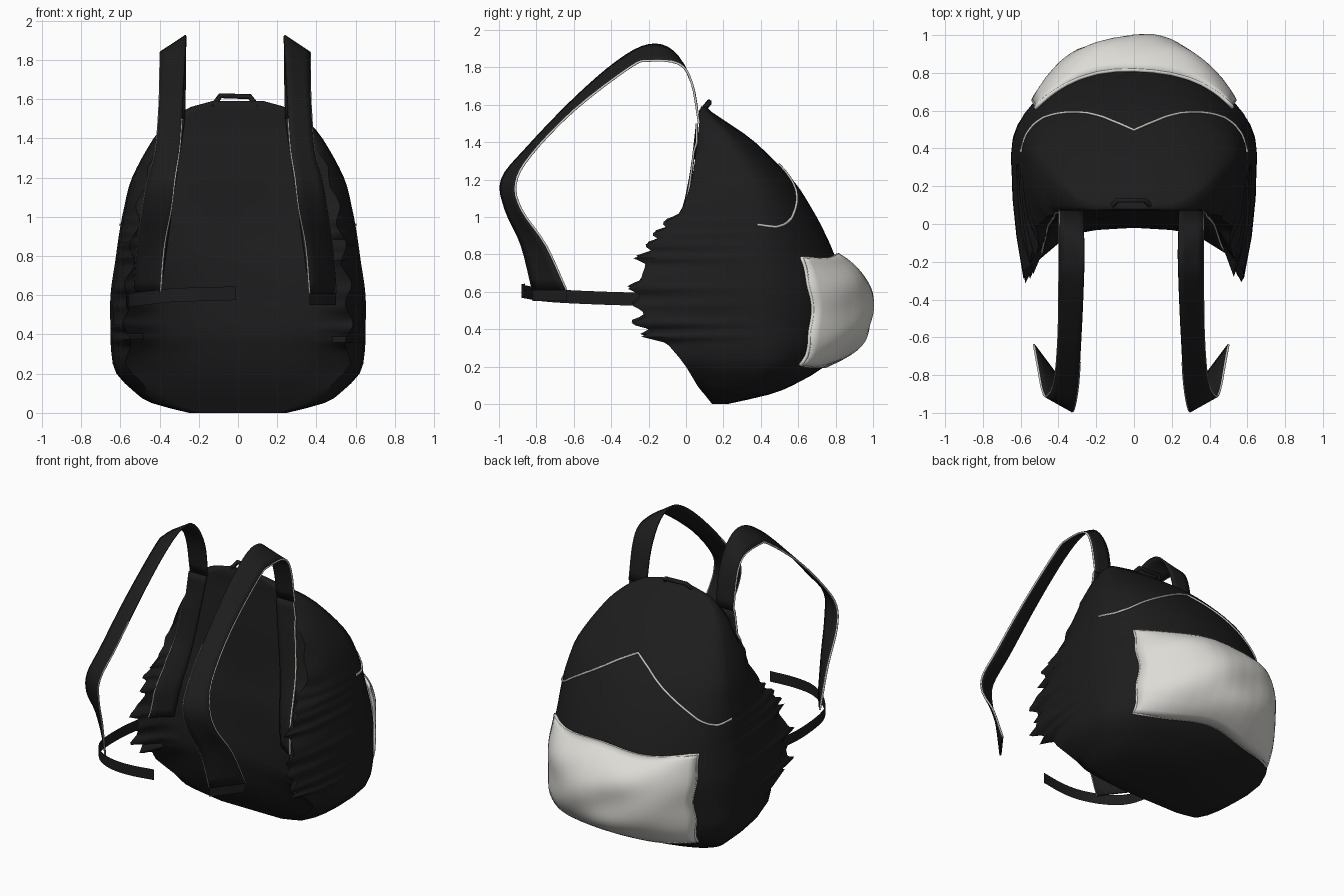
import bpy, bmesh, math
from mathutils import Vector
from mathutils.bvhtree import BVHTree

if "Cube" in bpy.data.objects:
    bpy.data.objects.remove(bpy.data.objects["Cube"])


def material(name, rgb):
    m = bpy.data.materials.new(name)
    m.diffuse_color = (*rgb, 1)
    m.use_nodes = True
    m.node_tree.nodes["Principled BSDF"].inputs["Base Color"].default_value = m.diffuse_color
    return m


BLACK = material("black_fabric", (0.012, 0.012, 0.012))
WHITE = material("off_white_fabric", (0.72, 0.71, 0.67))
PIPING = material("light_grey_piping", (0.6, 0.59, 0.56))


def mesh_object(name, verts, faces, mat, angle=50, thickness=0):
    me = bpy.data.meshes.new(name)
    me.from_pydata([tuple(v) for v in verts], [], faces)
    bm = bmesh.new()
    bm.from_mesh(me)
    bmesh.ops.recalc_face_normals(bm, faces=bm.faces)
    bm.to_mesh(me)
    bm.free()
    me.materials.append(mat)
    ob = bpy.data.objects.new(name, me)
    bpy.context.collection.objects.link(ob)
    if thickness:
        mod = ob.modifiers.new("thickness", 'SOLIDIFY')
        mod.thickness = thickness
        mod.offset = 0
    bpy.ops.object.select_all(action='DESELECT')
    ob.select_set(True)
    bpy.context.view_layer.objects.active = ob
    bpy.ops.object.shade_smooth_by_angle(angle=math.radians(angle))
    return ob


def grid_faces(rows, cols, wrap=False):
    return [(r * cols + c, r * cols + (c + 1) % cols,
             (r + 1) * cols + (c + 1) % cols, (r + 1) * cols + c)
            for r in range(rows - 1) for c in range(cols if wrap else cols - 1)]


def ribbon(name, edge_a, edge_b, mat, thickness=0, cols=5):
    verts = [Vector(a).lerp(Vector(b), k / (cols - 1))
             for a, b in zip(edge_a, edge_b) for k in range(cols)]
    return mesh_object(name, verts, grid_faces(len(edge_a), cols), mat, 50, thickness)


def tube(name, points, radius, mat, closed=False):
    cu = bpy.data.curves.new(name, 'CURVE')
    cu.dimensions = '3D'
    cu.bevel_depth = radius
    cu.bevel_resolution = 1
    cu.use_fill_caps = True
    sp = cu.splines.new('POLY')
    sp.points.add(len(points) - 1)
    for p, co in zip(sp.points, points):
        p.co = (*co, 1)
    sp.use_cyclic_u = closed
    cu.materials.append(mat)
    ob = bpy.data.objects.new(name, cu)
    bpy.context.collection.objects.link(ob)
    return ob


def smooth_path(pts, steps=4):
    """Catmull-Rom resampling of a point list."""
    p = [Vector(q) for q in pts]
    p = [2 * p[0] - p[1]] + p + [2 * p[-1] - p[-2]]
    out = []
    for i in range(1, len(p) - 2):
        a, b, c, d = p[i - 1:i + 3]
        for s in range(steps):
            t = s / steps
            out.append(0.5 * (2 * b + (c - a) * t + (2 * a - 5 * b + 4 * c - d) * t * t
                              + (3 * b - a - 3 * c + d) * t ** 3))
    return out + [p[-2]]


# Body profile: height, half width, panel centre y, side wing y, back y
PROFILE = [
    (0.00, 0.25, 0.14, 0.14, 0.22), (0.05, 0.44, 0.11, 0.10, 0.44),
    (0.10, 0.52, 0.08, 0.06, 0.57), (0.20, 0.62, 0.03, 0.00, 0.74),
    (0.30, 0.645, 0.00, -0.08, 0.80), (0.42, 0.65, -0.02, -0.20, 0.84),
    (0.60, 0.65, -0.01, -0.25, 0.85), (0.78, 0.625, 0.00, -0.20, 0.80),
    (0.92, 0.605, 0.02, -0.11, 0.74), (1.05, 0.58, 0.03, -0.02, 0.67),
    (1.20, 0.54, 0.04, 0.03, 0.57), (1.40, 0.43, 0.06, 0.06, 0.37),
    (1.50, 0.34, 0.07, 0.07, 0.23), (1.56, 0.24, 0.07, 0.07, 0.14),
    (1.59, 0.13, 0.08, 0.08, 0.11)]
FINE = [list(v) for v in zip(*[smooth_path([(r[0], r[k], 0) for r in PROFILE], 8)
                               for k in (1, 2, 3, 4)])]


def profile(z):
    for lo, hi in zip(FINE, FINE[1:]):
        if z <= hi[0].x + 1e-6:
            t = (z - lo[0].x) / (hi[0].x - lo[0].x)
            return [a.y + (b.y - a.y) * t for a, b in zip(lo, hi)]
    return [v.y for v in FINE[-1]]


# Ragged fabric tips along the side wings: height and reach
TIPS = [(0.36, 0.09), (0.43, 0.1), (0.53, 0.05), (0.62, 0.07), (0.78, 0.08),
        (0.85, 0.07), (0.91, 0.075), (0.97, 0.06)]


def ragged(z, shift):
    return max(a * max(0, 1 - abs(z - h - shift) / 0.032) for h, a in TIPS)


def half_section(z, shift):
    """Right half of the horizontal section, panel centre to back centre."""
    w, yc, yw, yb = profile(z)
    ym = min(0.4, yw + 0.55 * (yb - yw))
    d = yc - yw
    jag = ragged(z, shift)
    crumple = max(0, min(1, (z - 0.28) / 0.08, (1.06 - z) / 0.15))
    fold = crumple * (0.02 - 0.35 * jag)
    pts = [(0, yc), (0.3 * w, yc - 0.06 * d), (0.55 * w, yc - 0.2 * d),
           (0.74 * w, yc - 0.5 * d), ((0.87 + 0.03 * math.sin(31 * z)) * w, yw - jag),
           ((0.95 - fold) * w, yw + 0.25 * (ym - yw)),
           ((0.985 - fold * 0.6) * w, yw + 0.6 * (ym - yw))]
    for k in range(11):
        a = k / 10 * math.pi / 2
        pts.append((w * math.cos(a), ym + (yb - ym) * math.sin(a)))
    return pts


# Main bag
heights = [0, 0.025, 0.05, 0.075, 0.1, 0.15, 0.2, 0.25]
heights += [0.3 + 0.015 * k for k in range(52)]
heights += [1.1, 1.15, 1.2, 1.25, 1.3, 1.35, 1.4, 1.45, 1.5, 1.53, 1.56, 1.59]
verts = []
for z in heights:
    right, left = half_section(z, 0), half_section(z, 0.012)
    ring = right + [(-x, y) for x, y in left[-2:0:-1]]
    verts += [(x, y, z) for x, y in ring]
n = len(ring)
faces = grid_faces(len(heights), n, True)
faces += [tuple(range(n)), tuple(range(len(verts) - n, len(verts)))]
mesh_object("bag_body", verts, faces, BLACK, 55)
tree = BVHTree.FromPolygons([Vector(v) for v in verts], faces)


def on_body(x, z, side, lift):
    """Point on the bag surface seen along y; side 1 = rear, -1 = panel."""
    hit = tree.ray_cast(Vector((x, 3 * side, z)), Vector((0, -side, 0)))[0]
    y = hit.y if hit else 0.3
    if side < 0:
        y = min(y, 0.07)
    return Vector((x, y + side * lift, z))


# Puffed rear pocket
NU, NV = 32, 24
rows = []
for j in range(NV + 1):
    v = 2 * j / NV - 1
    for i in range(NU + 1):
        u = 2 * i / NU - 1
        z = 0.5 + 0.285 * v + 0.012 * math.sin(5 * u + 1) * abs(v)
        x = 0.525 * u * (1 - 0.012 * math.cos(7 * v))
        edge = (1 - abs(u) ** 3) * (1 - abs(v) ** 4)
        puff = edge * (0.115 + 0.015 * math.sin(6 * u + 2 * v) * math.cos(4 * v))
        rows.append(on_body(x, z, 1, 0.022 + puff))
pocket = mesh_object("rear_pocket", rows, grid_faces(NV + 1, NU + 1), WHITE, 60)
mod = pocket.modifiers.new("thickness", 'SOLIDIFY')
mod.thickness = 0.02
mod.offset = 0
rim = [rows[i] for i in range(NU + 1)]
rim += [rows[j * (NU + 1) + NU] for j in range(1, NV + 1)]
rim += [rows[NV * (NU + 1) + i] for i in range(NU - 1, -1, -1)]
rim += [rows[j * (NU + 1)] for j in range(NV - 1, 0, -1)]
tube("pocket_edge", rim, 0.011, WHITE, True)

# Peaked piping line across the rear
half_line = smooth_path([(0, 0, 1.28), (0.1, 0, 1.23), (0.2, 0, 1.17), (0.4, 0, 1.05),
                         (0.5, 0, 0.98), (0.56, 0, 0.95), (0.58, 0, 0.95)])
right = [on_body(p.x, p.z, 1, 0.003) for p in half_line] + [Vector((0.6, 0.38, 0.96))]
left = [Vector((-p.x, p.y, p.z)) for p in right[:0:-1]]
tube("rear_piping", left + right, 0.007, PIPING)

# Shoulder straps: inner and outer edges
INNER = [(.24, .07, 1.5), (.235, .03, 1.72), (.235, -.07, 1.885), (.235, -.2, 1.92),
         (.24, -.37, 1.83), (.25, -.6, 1.63), (.265, -.85, 1.37), (.29, -.985, 1.2),
         (.31, -.965, 1.04), (.345, -.88, .85), (.365, -.82, .61)]
OUTER = [(.365, .07, 1.5), (.365, .03, 1.72), (.365, -.04, 1.82), (.365, -.2, 1.835),
         (.365, -.3, 1.8), (.37, -.6, 1.57), (.39, -.83, 1.33), (.43, -.91, 1.18),
         (.455, -.88, 1.04), (.48, -.75, .85), (.5, -.64, .61)]
for s, dx, side in ((1, 0, "right"), (-1, -0.03, "left")):
    a = [Vector((s * p.x + dx, p.y, p.z)) for p in smooth_path(INNER)]
    b = [Vector((s * p.x + dx, p.y, p.z)) for p in smooth_path(OUTER)]
    ribbon(side + "_shoulder_strap", a, b, BLACK, 0.012)
    tube(side + "_strap_outer_piping", b, 0.006, PIPING)
    tube(side + "_strap_inner_piping", a[22:], 0.005, PIPING)
    # Strap backing lying on the panel
    pa, pb = [], []
    for k in range(19):
        t = k / 18
        z = 1.5 - 0.9 * t
        pa.append(on_body(s * (0.24 + 0.13 * t) + dx, z, -1, 0.012))
        pb.append(on_body(s * (0.365 + 0.12 * t) + dx, z, -1, 0.012))
    ribbon(side + "_panel_strap", pa, pb, BLACK, 0.012)
    tube(side + "_panel_piping", pb, 0.006, PIPING)


# Upright webbing bands at the foot of the straps
def webbing(name, pts, width=0.07):
    path = smooth_path(pts)
    up = Vector((0, 0, width / 2))
    ribbon(name, [p - up for p in path], [p + up for p in path], BLACK, 0, 2)


webbing("right_webbing", [(.5, -.64, .585), (.43, -.74, .585), (.365, -.82, .585)])
webbing("left_webbing", [(-.55, -.2, .56), (-.57, -.4, .565), (-.55, -.64, .575),
                         (-.47, -.77, .585), (-.33, -.86, .6), (-.18, -.88, .605),
                         (-.01, -.86, .61)])

# Grab handle at the top
tube("top_handle", [(-.13, .08, 1.56), (-.09, .125, 1.617), (.06, .125, 1.612),
                    (.1, .08, 1.56)], 0.014, BLACK)
